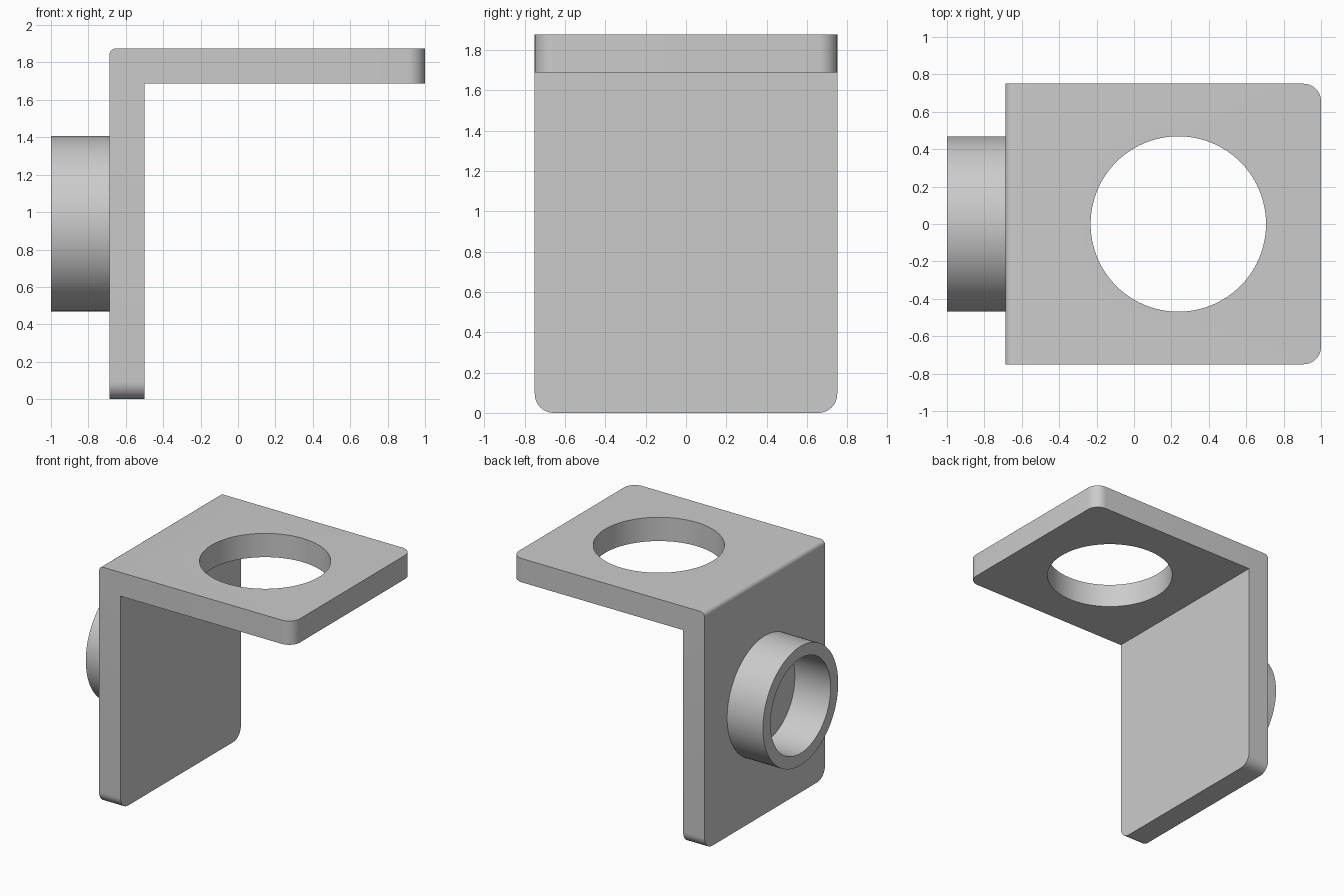
import bpy, bmesh, math
from mathutils import Matrix, Vector

cube = bpy.data.objects.get("Cube")
if cube:
    bpy.data.objects.remove(cube, do_unlink=True)

grey = bpy.data.materials.new("light_grey")
grey.use_nodes = True
grey.diffuse_color = (0.6, 0.6, 0.6, 1)
grey.node_tree.nodes["Principled BSDF"].inputs["Base Color"].default_value = (0.6, 0.6, 0.6, 1)

OUTER, END, HEIGHT = -0.6875, 1.0, 1.875   # bracket extents
THICK, HALF = 0.1875, 0.75                 # plate thickness, half depth
RADIUS, BORE = 0.469, 0.375                # hole / collar radii


def make_object(name, bm):
    bmesh.ops.recalc_face_normals(bm, faces=bm.faces)
    mesh = bpy.data.meshes.new(name)
    bm.to_mesh(mesh)
    bm.free()
    mesh.materials.append(grey)
    obj = bpy.data.objects.new(name, mesh)
    bpy.context.collection.objects.link(obj)
    return obj


def activate(obj):
    bpy.ops.object.select_all(action='DESELECT')
    obj.select_set(True)
    bpy.context.view_layer.objects.active = obj


def round_edges(bm, test, radius, segments):
    edges = [e for e in bm.edges if test(*(v.co for v in e.verts))]
    bmesh.ops.bevel(bm, geom=edges, offset=radius, segments=segments,
                    profile=0.5, affect='EDGES')


# Bracket: L profile extruded in depth
bm = bmesh.new()
inner, under = OUTER + THICK, HEIGHT - THICK
profile = [(OUTER, 0), (inner, 0), (inner, under), (END, under), (END, HEIGHT), (OUTER, HEIGHT)]
face = bm.faces.new([bm.verts.new((x, -HALF, z)) for x, z in profile])
ext = bmesh.ops.extrude_face_region(bm, geom=[face])
bmesh.ops.translate(bm, vec=(0, 2 * HALF, 0),
                    verts=[g for g in ext["geom"] if isinstance(g, bmesh.types.BMVert)])
bmesh.ops.recalc_face_normals(bm, faces=bm.faces)


def along(a, b, axis):
    d = b - a
    return abs(abs(d[axis]) - d.length) < 1e-4


# Rounded free corners of both plates, then the softened outer bend
round_edges(bm, lambda a, b: (along(a, b, 0) and max(a.z, b.z) < 0.01)
            or (along(a, b, 2) and min(a.x, b.x) > END - 0.01), 0.094, 10)
round_edges(bm, lambda a, b: along(a, b, 1) and min(a.z, b.z) > HEIGHT - 0.01
            and max(a.x, b.x) < OUTER + 0.01, 0.035, 6)
bracket = make_object("bracket", bm)

# Round hole through the top plate
bm = bmesh.new()
bmesh.ops.create_cone(bm, cap_ends=True, segments=96, radius1=RADIUS, radius2=RADIUS,
                      depth=0.6, matrix=Matrix.Translation((0.237, 0, HEIGHT - THICK / 2)))
cutter = make_object("hole_cutter", bm)
cutter.hide_render = True
mod = bracket.modifiers.new("hole", 'BOOLEAN')
mod.operation, mod.solver, mod.object = 'DIFFERENCE', 'EXACT', cutter
activate(bracket)
bpy.ops.object.modifier_apply(modifier=mod.name)
bpy.data.objects.remove(cutter, do_unlink=True)

# Collar: rectangular section spun around the x axis
bm = bmesh.new()
mid = HEIGHT / 2
back = OUTER + 0.005
section = [(-1, RADIUS), (back, RADIUS), (back, BORE), (-1, BORE)]
verts = [bm.verts.new((x, 0, mid + r)) for x, r in section]
edges = [bm.edges.new((verts[i], verts[(i + 1) % 4])) for i in range(4)]
bmesh.ops.spin(bm, geom=verts + edges, cent=(0, 0, mid), axis=(1, 0, 0),
               angle=math.tau, steps=96, use_merge=True)
bmesh.ops.remove_doubles(bm, verts=bm.verts, dist=1e-4)
collar = make_object("collar", bm)

for obj in (bracket, collar):
    activate(obj)
    bpy.ops.object.shade_smooth_by_angle(angle=math.radians(30))
